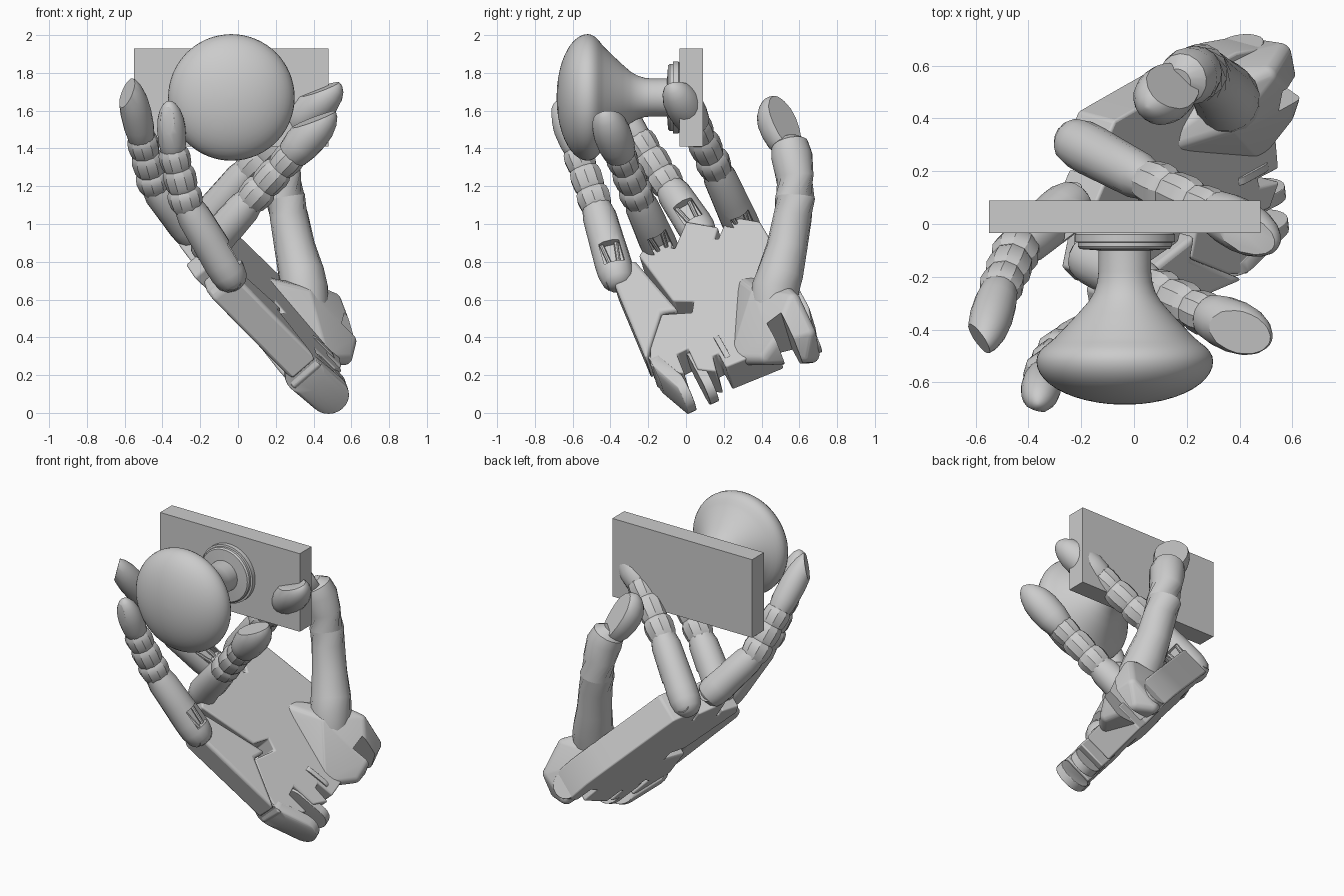
import bpy, bmesh, math
from mathutils import Vector as V, Matrix

if "Cube" in bpy.data.objects:
    bpy.data.objects.remove(bpy.data.objects["Cube"])

mat = bpy.data.materials.new("light grey")
mat.use_nodes = True
GREY = (0.6, 0.6, 0.6, 1)
mat.diffuse_color = GREY
mat.node_tree.nodes["Principled BSDF"].inputs["Base Color"].default_value = GREY
parts = []

# Palm frame: across (little finger to index), along (wrist to knuckles), normal
NORMAL = V((0.74, -0.2, 0.645)).normalized()
ACROSS = V((-0.08, 0.68, 0.3)).normalized()
ALONG = NORMAL.cross(ACROSS).normalized()


def on_palm(y, z, lift=0.0):
    """Point of the slanted palm mid-plane at the given y and z."""
    x = 0.475 - (NORMAL.y * y + NORMAL.z * (z - 0.11)) / NORMAL.x
    return V((x, y, z)) + NORMAL * lift


def finish(bm, name, bevel=0.0):
    bmesh.ops.recalc_face_normals(bm, faces=bm.faces)
    mesh = bpy.data.meshes.new(name)
    bm.to_mesh(mesh)
    bm.free()
    mesh.materials.append(mat)
    ob = bpy.data.objects.new(name, mesh)
    bpy.context.collection.objects.link(ob)
    if bevel:
        mod = ob.modifiers.new("bevel", 'BEVEL')
        mod.width, mod.segments = bevel, 3
        mod.limit_method = 'ANGLE'
    parts.append(ob)
    return ob


def circle(center, axis, radius, sides):
    turn = axis.to_track_quat('Z', 'Y')
    return [center + turn @ V((radius * math.cos(a), radius * math.sin(a), 0))
            for a in (2 * math.pi * i / sides for i in range(sides))]


def loft(name, path, radii, sides=14, nail=None):
    """Skin rings along a path; optionally slice a flat nail plane."""
    bm = bmesh.new()
    rings = []
    for i, p in enumerate(path):
        axis = path[min(i + 1, len(path) - 1)] - path[max(i - 1, 0)]
        rings.append([bm.verts.new(c) for c in circle(p, axis, radii[i], sides)])
    for a, b in zip(rings, rings[1:]):
        for i in range(sides):
            j = (i + 1) % sides
            bm.faces.new((a[i], a[j], b[j], b[i]))
    bm.faces.new(rings[0])
    bm.faces.new(rings[-1])
    if nail:
        geom = bm.verts[:] + bm.edges[:] + bm.faces[:]
        cut = bmesh.ops.bisect_plane(bm, geom=geom, plane_co=nail[0],
                                     plane_no=nail[1], clear_outer=True)
        edges = [e for e in cut["geom_cut"] if isinstance(e, bmesh.types.BMEdge)]
        bmesh.ops.edgeloop_fill(bm, edges=edges)
    return finish(bm, name)


def span(a, b, steps):
    return [a.lerp(b, t) for t in steps]


def hull(name, points, bevel=0.0):
    bm = bmesh.new()
    for p in points:
        bm.verts.new(p)
    out = bmesh.ops.convex_hull(bm, input=bm.verts[:])
    bmesh.ops.delete(bm, geom=list(set(out["geom_interior"] + out["geom_unused"])), context='VERTS')
    return finish(bm, name, bevel)


def slab(name, outline, back, front, bevel):
    """Thick plate whose outline lies in the palm plane."""
    bm = bmesh.new()
    face = bm.faces.new([bm.verts.new(on_palm(y, z, back)) for y, z in outline])
    new = bmesh.ops.extrude_face_region(bm, geom=[face])["geom"]
    bmesh.ops.translate(bm, vec=NORMAL * (front - back),
                        verts=[g for g in new if isinstance(g, bmesh.types.BMVert)])
    return finish(bm, name, bevel)


def prong(name, a, b, radius, width):
    """Round-ended lug between two palm points."""
    pts = []
    for p in (a, b):
        for s in (-1, 1):
            pts += circle(p + ACROSS * s * width / 2, ACROSS, radius, 24)
    return hull(name, pts, 0.008)


def cut_box(ob, center, x_axis, y_axis, size):
    """Carve a box-shaped recess out of a part."""
    bm = bmesh.new()
    frame = Matrix((x_axis, y_axis, x_axis.cross(y_axis))).transposed().to_4x4()
    bmesh.ops.create_cube(bm, size=1, matrix=Matrix.Translation(center) @ frame
                          @ Matrix.Diagonal((*size, 1)))
    cutter = finish(bm, "cutter")
    parts.remove(cutter)
    cutter.hide_render = True
    mod = ob.modifiers.new("recess", 'BOOLEAN')
    mod.operation, mod.object, mod.solver = 'DIFFERENCE', cutter, 'EXACT'
    bpy.context.view_layer.objects.active = ob
    bpy.ops.object.modifier_apply(modifier="recess")
    bpy.data.objects.remove(cutter)


# Wall plate
bm = bmesh.new()
bmesh.ops.create_cube(bm, size=1, matrix=Matrix.Translation((-0.035, 0.0275, 1.67))
                      @ Matrix.Diagonal((1.03, 0.125, 0.52, 1)))
finish(bm, "wall_plate")

# Door knob turned around the y axis: domed head, flared neck, stepped flange
profile = []
for deg in range(2, 123, 8):
    c, s = math.cos(math.radians(deg)), math.sin(math.radians(deg))
    profile.append((-.52 - c * (.165 if c > 0 else .135), .335 * s))
profile += [(-.43, .263), (-.38, .215), (-.335, .173), (-.295, .138), (-.26, .117), (-.22, .104),
            (-.18, .1), (-.1, .1), (-.095, .17), (-.085, .178), (-.07, .178), (-.068, .19),
            (-.04, .19), (-.03, .18)]
loft("door_knob", [V((-0.035, y, 1.67)) for y, r in profile], [r for y, r in profile], 64)

# Palm body with slots between the knuckles and notches at the wrist
slab("palm", [(-.17, .19), (-.06, .15), (.01, .15), (-.03, .25), (.03, .28), (.08, .17), (.18, .16),
              (.16, .24), (.19, .255), (.23, .18), (.50, .29), (.47, .37),
              (.56, .41), (.60, .34), (.69, .38), (.67, .50), (.61, .61), (.44, .90),
              (.41, .95), (.24, .98), (.19, .86), (.17, .86),
              (.19, .92), (.02, .95), (-.04, .81), (-.06, .81), (-.05, .85), (-.18, .84),
              (-.23, .77), (-.05, .53), (.06, .53), (.05, .47), (-.11, .46), (-.17, .28)],
     -.09, .1, 0.015)
slab("little_finger_palm", [(-.19, .21), (-.37, .64), (-.35, .69), (-.25, .74),
                            (-.05, .51), (-.02, .475), (-.11, .465), (-.17, .27)],
     -.065, .115, 0.02)

# Wrist lugs
lugs = [("little_side_lug", (-.14, .21), (-.01, .10), .105, .05),
        ("inner_lug", (.06, .24), (.115, .135), .09, .05),
        ("thumb_side_lug", (.60, .45), (.64, .38), .085, .1)]
for name, a, b, radius, width in lugs:
    prong(name, on_palm(*a), on_palm(*b), radius, width)
prong("wrist_hook", on_palm(.19, .32, .06), on_palm(.23, .25, .06), .05, .03)

# Raised rounded thumb mound, slotted at the wrist
bm = bmesh.new()
for corner in ((.55, .64, .42), (.58, .48, .38), (.56, .42, .30), (.50, .56, .59),
               (.43, .53, .62), (.36, .38, .62), (.22, .32, .62), (.45, .28, .30),
               (.42, .66, .31), (.18, .55, .58), (.10, .30, .68), (.51, .62, .31)):
    bmesh.ops.create_icosphere(bm, subdivisions=3, radius=.047,
                               matrix=Matrix.Translation(corner))
mound_points = [v.co.copy() for v in bm.verts]
bm.free()
mound = hull("thumb_mound", mound_points)
cut_box(mound, on_palm(.56, .27, .08), ACROSS, ALONG, (.09, .28, .5))

# Fingers: knuckle, mid joint start, mid joint end, tip, nail direction,
# tip thickness, nail plane distance from the tip axis
fingers = {
    "index": ((-.22, .31, .96), (.06, .16, 1.29), (.31, .045, 1.535), (.54, -.08, 1.74),
              (-.5, -.1, .8), .1, .06),
    "middle": ((-.24, .075, .95), (-.44, -.09, 1.20), (-.51, -.25, 1.45), (-.58, -.48, 1.77),
               (-.9, -.4, .1), .082, .065),
    "ring": ((-.17, -.13, .86), (.07, -.25, 1.13), (.29, -.35, 1.37), (.505, -.44, 1.61),
             (-.5, -.1, .8), .1, .045),
    "little": ((-.04, -.365, .72), (-.27, -.475, 1.10), (-.343, -.575, 1.38), (-.365, -.685, 1.65),
               (-.3, -.9, -.3), .076, .06),
}
for name, spec in fingers.items():
    base, joint, neck, tip, nail = (V(p) for p in spec[:5])
    thick, nail_gap = spec[5:]
    d = (joint - base).normalized()
    base_bone = loft(name + "_lower_segment",
                     span(base, joint, (-.16, -.13, -.06, .05, .2, .5, .85, 1)),
                     (.03, .06, .085, .096, .098, .094, .09, .075))
    # Recess on the inner side with two cords and a hinge pin
    pad = NORMAL - ALONG * 0.8
    pad = (pad - d * pad.dot(d)).normalized()
    side = d.cross(pad)
    cut_box(base_bone, base + d * .11 + pad * .09, d, pad, (.13, .1, .11))
    for s in (-1, 1):
        start = base + d * .02 + side * s * .02 + pad * .06
        loft(name + "_cord", [start, base + d * .19 + side * s * .04 + pad * .05], (.012, .012), 8)
    loft(name + "_hinge_pin", [base - ACROSS * .07, base + ACROSS * .07], (.05, .05), 16)
    # Stepped middle joint
    loft(name + "_middle_joint",
         span(joint, neck, (-.1, 0, .15, .25, .3, .36, .55, .64, .69, .75, .9, 1.0, 1.1)),
         (.07, .086, .093, .088, .076, .084, .088, .082, .073, .08, .085, .08, .06), 10)
    # Rounded fingertip with a flat nail
    nail.normalize()
    loft(name + "_fingertip", span(neck, tip, (-.12, 0, .2, .45, .65, .82, .93, .985, 1)),
         [thick * k for k in (.6, .85, .97, 1, .92, .72, .47, .22, .05)], 20,
         (neck.lerp(tip, .6) + nail * nail_gap,
          (nail + (tip - neck).normalized() * .2).normalized()))

# Thumb column and tip
column = [V(p) for p in ((.36, .46, .56), (.35, .475, .66), (.335, .50, .74), (.30, .535, .88),
                         (.27, .565, 1.04), (.25, .578, 1.14), (.235, .575, 1.25),
                         (.21, .56, 1.36), (.185, .55, 1.42), (.17, .54, 1.45))]
loft("thumb_column", column, (.12, .128, .122, .108, .102, .106, .1, .11, .098, .05), 16)
start, end = V((.18, .54, 1.40)), V((.05, .44, 1.67))
loft("thumb_tip", span(start, end, (0, .15, .35, .55, .72, .86, .95, 1)),
     (.07, .095, .108, .11, .098, .072, .043, .008), 20,
     (start.lerp(end, .5) + V((.022, .03, .022)), V((.55, .65, .5)).normalized()))

# Smooth shading with crisp edges
bpy.ops.object.select_all(action='DESELECT')
for ob in parts:
    ob.select_set(True)
bpy.context.view_layer.objects.active = parts[0]
bpy.ops.object.shade_smooth_by_angle(angle=math.radians(28))
